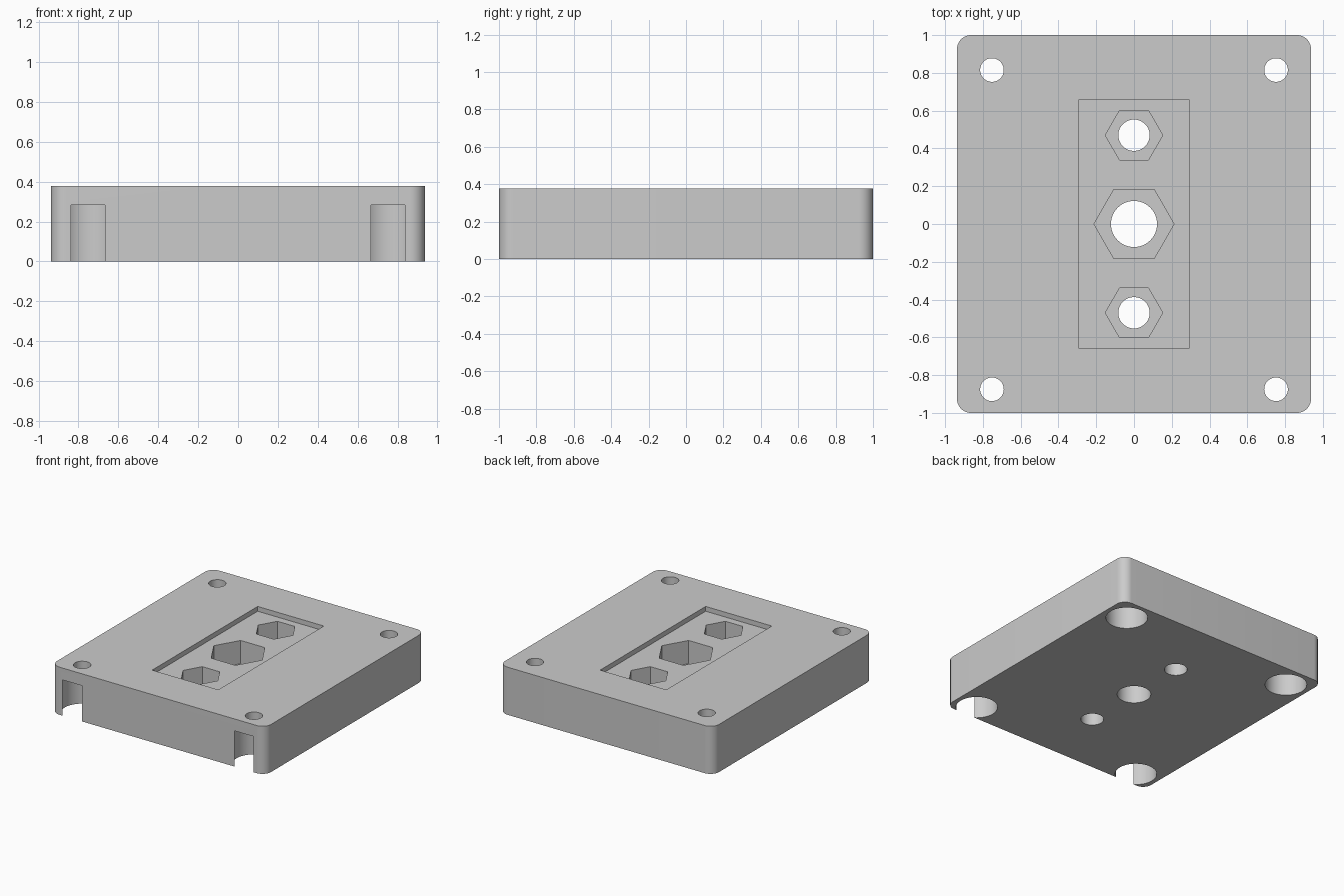
import bpy
import bmesh
from math import cos, sin, pi, radians

cube = bpy.data.objects.get("Cube")
if cube:
    bpy.data.objects.remove(cube, do_unlink=True)

HALF_X, HALF_Y, HEIGHT = 0.9375, 1.0, 0.377
CORNER = 0.075
TOP = HEIGHT + 0.1      # cutters overshoot the plate
BELOW = -0.1

grey = bpy.data.materials.new("plain grey")
grey.use_nodes = True
colour = (0.6, 0.6, 0.6, 1)
grey.diffuse_color = colour
grey.node_tree.nodes["Principled BSDF"].inputs["Base Color"].default_value = colour


def polygon(x, y, radius, sides):
    return [(x + radius * cos(2 * pi * i / sides),
             y + radius * sin(2 * pi * i / sides)) for i in range(sides)]


def rounded_rectangle(hx, hy, radius, steps=12):
    points = []
    for quarter, (sx, sy) in enumerate([(1, 1), (-1, 1), (-1, -1), (1, -1)]):
        for i in range(steps + 1):
            a = (quarter + i / steps) * pi / 2
            points.append((sx * (hx - radius) + radius * cos(a),
                           sy * (hy - radius) + radius * sin(a)))
    return points


def prism(name, points, z0, z1):
    """Extrude a flat outline from z0 up to z1."""
    bm = bmesh.new()
    face = bm.faces.new([bm.verts.new((x, y, z0)) for x, y in points])
    result = bmesh.ops.extrude_face_region(bm, geom=[face])
    top = [v for v in result["geom"] if isinstance(v, bmesh.types.BMVert)]
    bmesh.ops.translate(bm, verts=top, vec=(0, 0, z1 - z0))
    bmesh.ops.recalc_face_normals(bm, faces=bm.faces)
    mesh = bpy.data.meshes.new(name)
    bm.to_mesh(mesh)
    bm.free()
    mesh.materials.append(grey)
    obj = bpy.data.objects.new(name, mesh)
    bpy.context.collection.objects.link(obj)
    return obj


def cut(target, points, z0, z1):
    """Subtract a prism from the target and discard the cutter."""
    cutter = prism("cutter", points, z0, z1)
    cutter.hide_render = True
    mod = target.modifiers.new("cut", "BOOLEAN")
    mod.operation = "DIFFERENCE"
    mod.solver = "EXACT"
    mod.object = cutter
    bpy.context.view_layer.objects.active = target
    bpy.ops.object.modifier_apply(modifier=mod.name)
    bpy.data.objects.remove(cutter, do_unlink=True)


# Plate with rounded vertical corners
plate = prism("mounting_plate", rounded_rectangle(HALF_X, HALF_Y, CORNER), 0, HEIGHT)

# Shallow rectangular recess in the top
cut(plate, [(-0.29, -0.66), (0.29, -0.66), (0.29, 0.66), (-0.29, 0.66)],
    HEIGHT - 0.038, TOP)

# Hexagonal nut pockets with bolt holes through the floor
for y, hex_radius, hole_radius in [(-0.47, 0.152, 0.083),
                                   (0, 0.212, 0.122),
                                   (0.47, 0.152, 0.083)]:
    cut(plate, polygon(0, y, hex_radius, 6), 0.155, TOP)
    cut(plate, polygon(0, y, hole_radius, 48), BELOW, TOP)

# Corner screw holes, counterbored from below; the front pair opens to the front
for x in (-0.752, 0.752):
    for y in (-0.875, 0.815):
        cut(plate, polygon(x, y, 0.151, 64), BELOW, 0.283)
        cut(plate, polygon(x, y, 0.0625, 48), BELOW, TOP)

# Smooth the round walls, keep the edges sharp
bpy.ops.object.select_all(action="DESELECT")
plate.select_set(True)
bpy.context.view_layer.objects.active = plate
bpy.ops.object.shade_smooth_by_angle(angle=radians(30))
